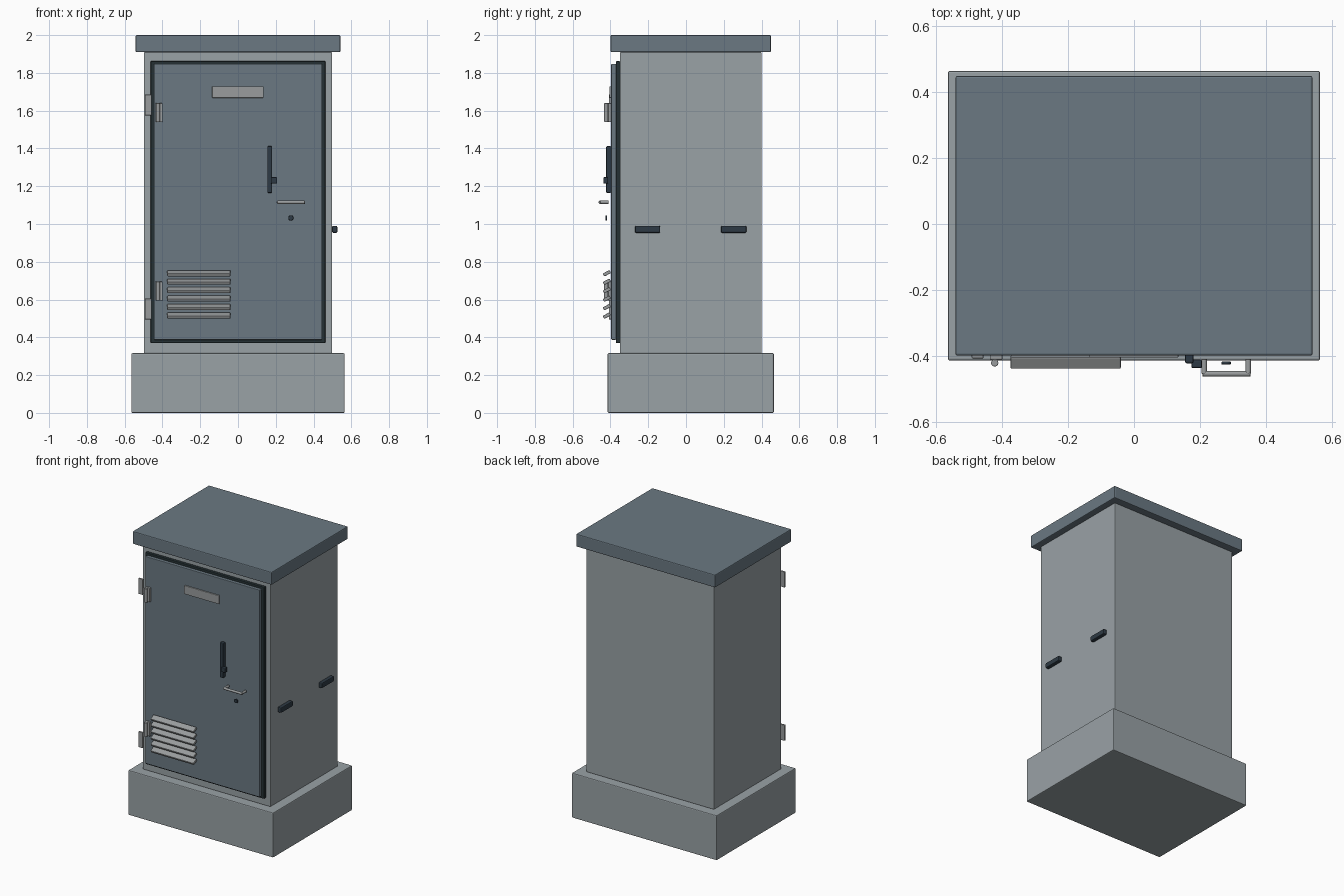
import bpy
import math
from mathutils import Vector

cube = bpy.data.objects.get("Cube")
if cube:
    bpy.data.objects.remove(cube, do_unlink=True)


def material(name, rgb):
    mat = bpy.data.materials.new(name)
    mat.use_nodes = True
    mat.diffuse_color = (*rgb, 1)
    shader = next(n for n in mat.node_tree.nodes if n.type == 'BSDF_PRINCIPLED')
    shader.inputs["Base Color"].default_value = (*rgb, 1)
    return mat


light_grey = material("light grey", (0.32, 0.36, 0.38))
slate = material("slate blue grey", (0.145, 0.19, 0.225))
steel = material("steel grey", (0.32, 0.335, 0.34))
rubber = material("black rubber", (0.018, 0.03, 0.033))
handle_dark = material("dark handle grey", (0.027, 0.042, 0.058))


def finish(obj, name, mat, bevel):
    obj.name = name
    obj.data.materials.append(mat)
    if bevel:
        mod = obj.modifiers.new("Bevel", 'BEVEL')
        mod.width = bevel
        mod.segments = 2
    return obj


def box(name, x, y, z, mat, bevel=0.003, tilt=0):
    """Box spanning the given (low, high) ranges, tilted about x."""
    spans = (x, y, z)
    centre = [(a + b) / 2 for a, b in spans]
    bpy.ops.mesh.primitive_cube_add(size=1, location=centre)
    obj = bpy.context.object
    for v in obj.data.vertices:
        v.co = [c * (b - a) for c, (a, b) in zip(v.co, spans)]
    obj.rotation_euler.x = tilt
    return finish(obj, name, mat, bevel)


def rod(name, start, end, radius, mat, bevel=0.002):
    """Round rod running between two points."""
    start, end = Vector(start), Vector(end)
    axis = end - start
    bpy.ops.mesh.primitive_cylinder_add(vertices=24, radius=radius, depth=axis.length,
                                        location=(start + end) / 2)
    obj = bpy.context.object
    obj.rotation_euler = axis.to_track_quat('Z', 'Y').to_euler()
    bpy.ops.object.shade_smooth_by_angle(angle=math.radians(40))
    return finish(obj, name, mat, bevel)


# Plinth, cabinet and roof
box("plinth", (-0.565, 0.565), (-0.415, 0.465), (0, 0.316), light_grey, 0.006)
box("cabinet_body", (-0.498, 0.498), (-0.35, 0.4), (0.316, 1.91), light_grey, 0.004)
box("roof", (-0.542, 0.542), (-0.4, 0.45), (1.91, 2), slate, 0.006)

# Door with its seal
box("door_seal", (-0.463, 0.463), (-0.371, -0.349), (0.37, 1.862), rubber, 0.004)
box("door", (-0.446, 0.446), (-0.396, -0.37), (0.387, 1.847), slate, 0.004)
box("name_plate", (-0.137, 0.135), (-0.406, -0.395), (1.668, 1.728), steel)

# Hinges: frame leaf, door leaf and pin
for name, frame_z, door_z in (("upper", (1.575, 1.685), (1.54, 1.64)),
                              ("lower", (0.495, 0.605), (0.595, 0.695))):
    box(name + "_hinge_frame_leaf", (-0.493, -0.457), (-0.408, -0.394), frame_z, steel)
    box(name + "_hinge_door_leaf", (-0.438, -0.4), (-0.412, -0.396), door_z, steel)
    rod(name + "_hinge_pin", (-0.423, -0.422, door_z[0]), (-0.423, -0.422, door_z[1]),
        0.011, steel)

# Latch lever and knob
box("latch_lever", (0.155, 0.181), (-0.423, -0.396), (1.165, 1.412), handle_dark, 0.005)
box("latch_knob", (0.174, 0.207), (-0.438, -0.412), (1.214, 1.248), handle_dark, 0.005)

# Pull handle and keyhole
rod("pull_bar", (0.208, -0.455, 1.115), (0.354, -0.455, 1.115), 0.0085, steel)
for side, x in (("right", 0.213), ("left", 0.347)):
    rod("pull_post_" + side, (x, -0.455, 1.115), (x, -0.41, 1.115), 0.0085, steel)
rod("keyhole", (0.28, -0.427, 1.032), (0.28, -0.418, 1.032), 0.014, handle_dark)

# Sloping vent slats
for i in range(6):
    z = 0.515 + i * 0.0448
    box(f"vent_slat_{i + 1}", (-0.375, -0.04), (-0.439, -0.399), (z - 0.009, z + 0.009),
        steel, 0.004, tilt=math.radians(28))

# Side grips
for name, y in (("front", (-0.27, -0.137)), ("back", (0.185, 0.32))):
    box(name + "_side_grip", (0.498, 0.526), y, (0.953, 0.99), handle_dark, 0.006)
